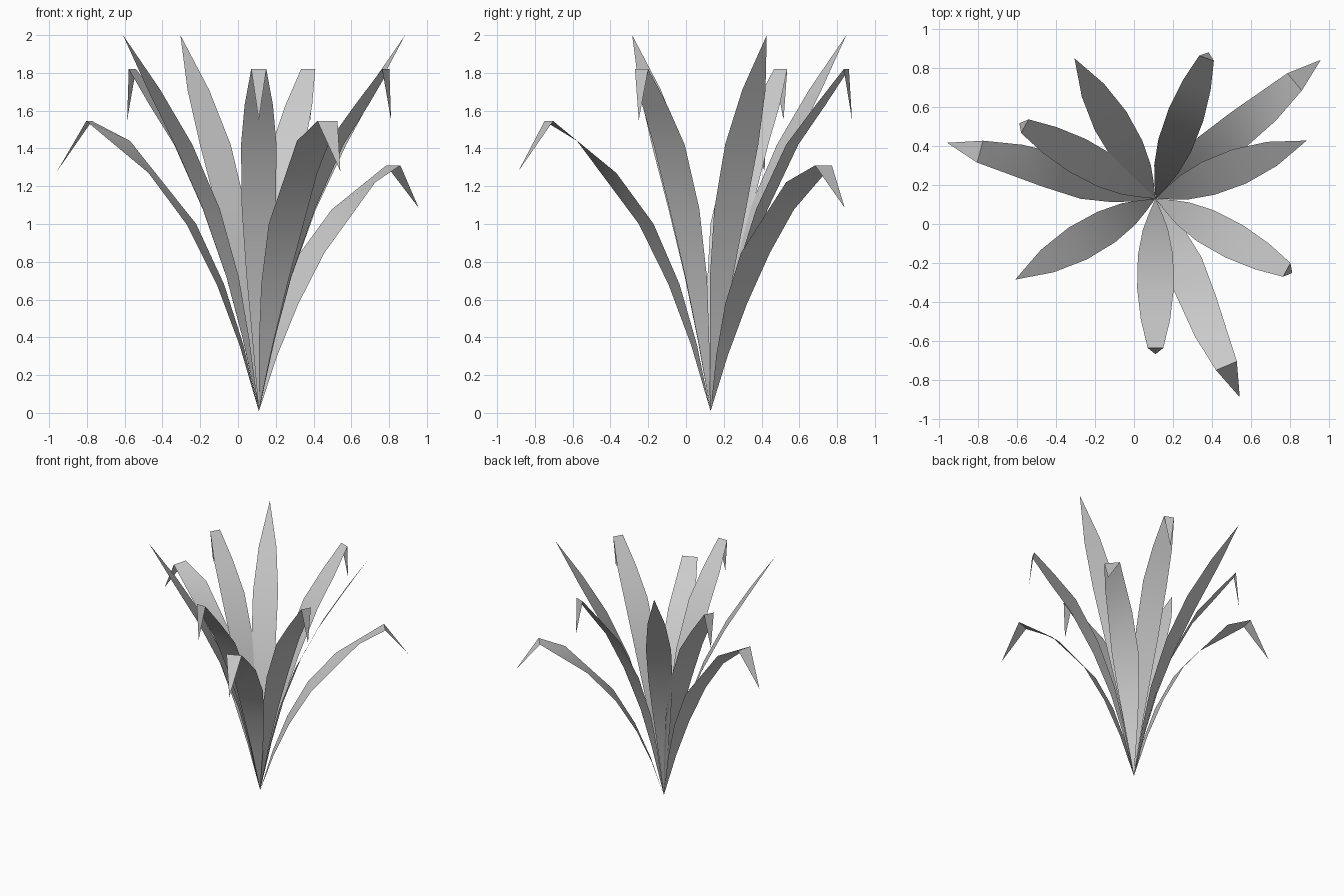
import bpy, bmesh
from math import radians, sin, cos

cube = bpy.data.objects.get("Cube")
if cube:
    bpy.data.objects.remove(cube, do_unlink=True)

leaf_grey = bpy.data.materials.new("leaf grey")
leaf_grey.use_nodes = True
colour = (0.6, 0.6, 0.6, 1)
leaf_grey.diffuse_color = colour
leaf_grey.node_tree.nodes["Principled BSDF"].inputs["Base Color"].default_value = colour

ROOT = (0.11, 0.13)

# Leaf profiles: (distance from root, height, half width) per cross-section
STEM = [(0, 0.01, 0), (0.08, 0.4, 0.035), (0.16, 0.72, 0.065),
        (0.29, 1.08, 0.09), (0.46, 1.42, 0.094)]
UPRIGHT = STEM + [(0.64, 1.71, 0.066), (0.83, 2.0, 0)]
FOLDED = STEM + [(0.62, 1.63, 0.075), (0.765, 1.82, 0.04), (0.797, 1.55, 0)]
# The arching leaf twists before its fold: one section has a far and a near side
ARCHING = [(0, 0.01, 0), (0.095, 0.36, 0.04), (0.21, 0.68, 0.075), (0.37, 1.0, 0.1),
           ((0.58, 0.73), (1.27, 1.44), 0.09), (0.93, 1.545, 0.058), (1.105, 1.28, 0)]


def make_leaf(name, profile, angle, height=1.0):
    """Flat strip of a given profile, turned about the root."""
    c, s = cos(radians(angle)), sin(radians(angle))
    bm = bmesh.new()

    def point(r, z, side):
        return bm.verts.new((ROOT[0] + r * c - side * s,
                             ROOT[1] + r * s + side * c, z * height))

    rows = []
    for r, z, w in profile:
        if w == 0:
            rows.append([point(r, z, 0)])
            continue
        rs = r if isinstance(r, tuple) else (r, r)
        zs = z if isinstance(z, tuple) else (z, z)
        rows.append([point(rs[0], zs[0], w), point(rs[1], zs[1], -w)])
    for low, high in zip(rows, rows[1:]):
        loop = [low[-1], high[-1]]
        if len(high) == 2:
            loop.append(high[0])
        if len(low) == 2:
            loop.append(low[0])
        bm.faces.new(loop)

    mesh = bpy.data.meshes.new(name)
    bm.to_mesh(mesh)
    bm.free()
    mesh.materials.append(leaf_grey)
    leaf = bpy.data.objects.new(name, mesh)
    bpy.context.collection.objects.link(leaf)
    return leaf


# Leaves arranged around the root
leaves = []
for kind, profile, angles in (("upright_leaf", UPRIGHT, (21, 120, 210)),
                              ("folded_leaf", FOLDED, (70, 151, 270, 331.5)),
                              ("arching_leaf", ARCHING, (165, 293))):
    for i, angle in enumerate(angles, 1):
        leaves.append(make_leaf(f"{kind}_{i}", profile, angle))
leaves.append(make_leaf("low_arching_leaf", ARCHING, 40, 0.848))

# Soft blades with crisp folds
bpy.ops.object.select_all(action='DESELECT')
for leaf in leaves:
    leaf.select_set(True)
bpy.context.view_layer.objects.active = leaves[0]
bpy.ops.object.shade_smooth_by_angle(angle=radians(30))
